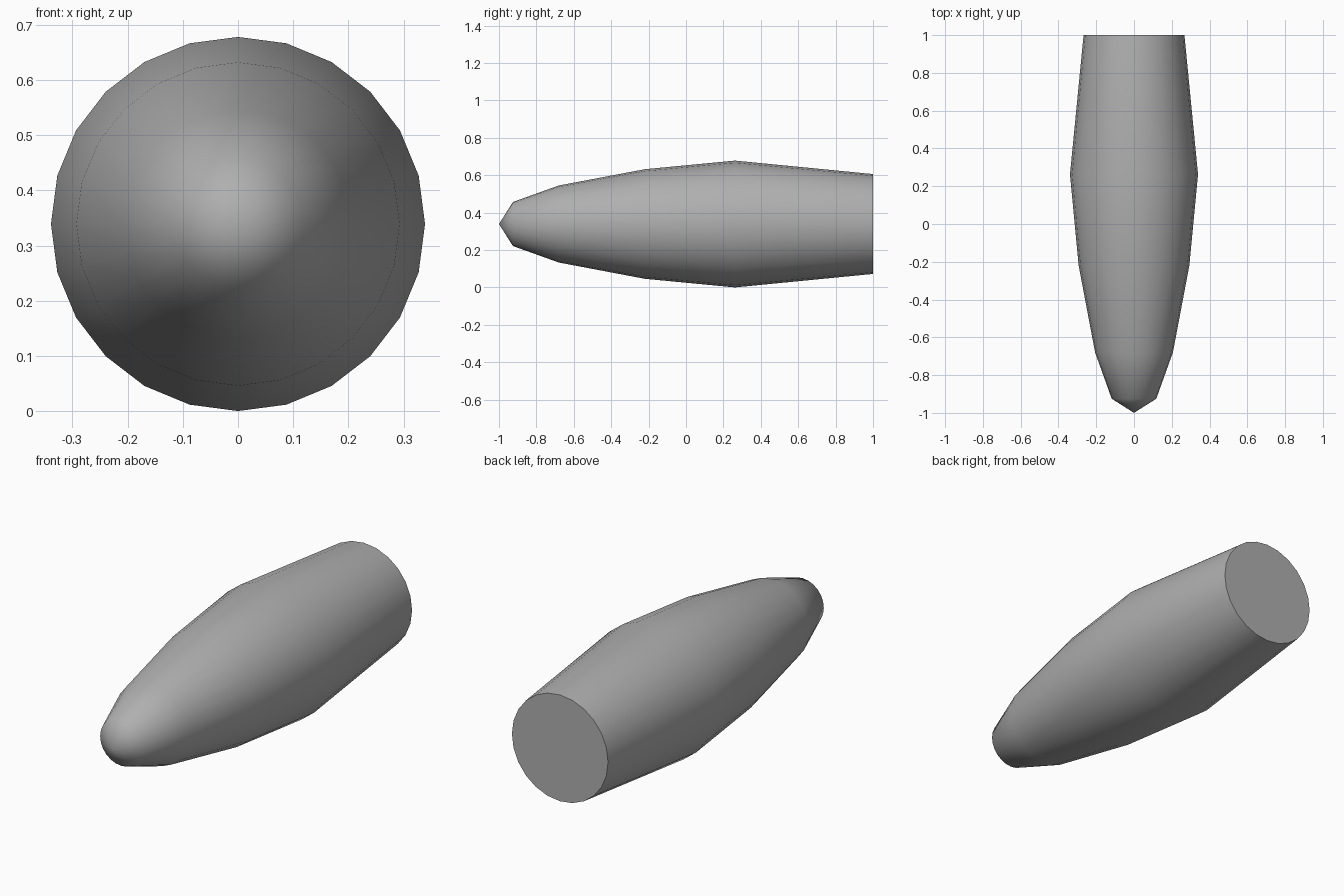
import bpy, bmesh
from math import sin, cos, tau, radians

if "Cube" in bpy.data.objects:
    bpy.data.objects.remove(bpy.data.objects["Cube"])

SIDES = 24
CENTRE_Z = 0.339
# Profile from nose to tail: (y, radius)
PROFILE = [(-0.925, 0.118), (-0.68, 0.206), (-0.22, 0.293), (0.262, 0.339), (1.0, 0.267)]

bm = bmesh.new()

# Rings of the body
rings = [[bm.verts.new((r * sin(tau * i / SIDES), y, CENTRE_Z + r * cos(tau * i / SIDES)))
          for i in range(SIDES)] for y, r in PROFILE]
for a, b in zip(rings, rings[1:]):
    for i in range(SIDES):
        j = (i + 1) % SIDES
        bm.faces.new((a[i], a[j], b[j], b[i]))

# Pointed nose
tip = bm.verts.new((0, -1, CENTRE_Z))
for i in range(SIDES):
    bm.faces.new((tip, rings[0][(i + 1) % SIDES], rings[0][i]))

# Flat tail cap
bm.faces.new(rings[-1])
bmesh.ops.recalc_face_normals(bm, faces=bm.faces[:])

mesh = bpy.data.meshes.new("tapered_body")
bm.to_mesh(mesh)
bm.free()
body = bpy.data.objects.new("tapered_body", mesh)
bpy.context.collection.objects.link(body)

# Dark grey finish
grey = bpy.data.materials.new("dark_grey")
grey.diffuse_color = (0.43, 0.43, 0.43, 1)
grey.use_nodes = True
grey.node_tree.nodes["Principled BSDF"].inputs["Base Color"].default_value = grey.diffuse_color
mesh.materials.append(grey)

# Smooth sides, sharp tail rim
bpy.context.view_layer.objects.active = body
body.select_set(True)
bpy.ops.object.shade_smooth_by_angle(angle=radians(50))
